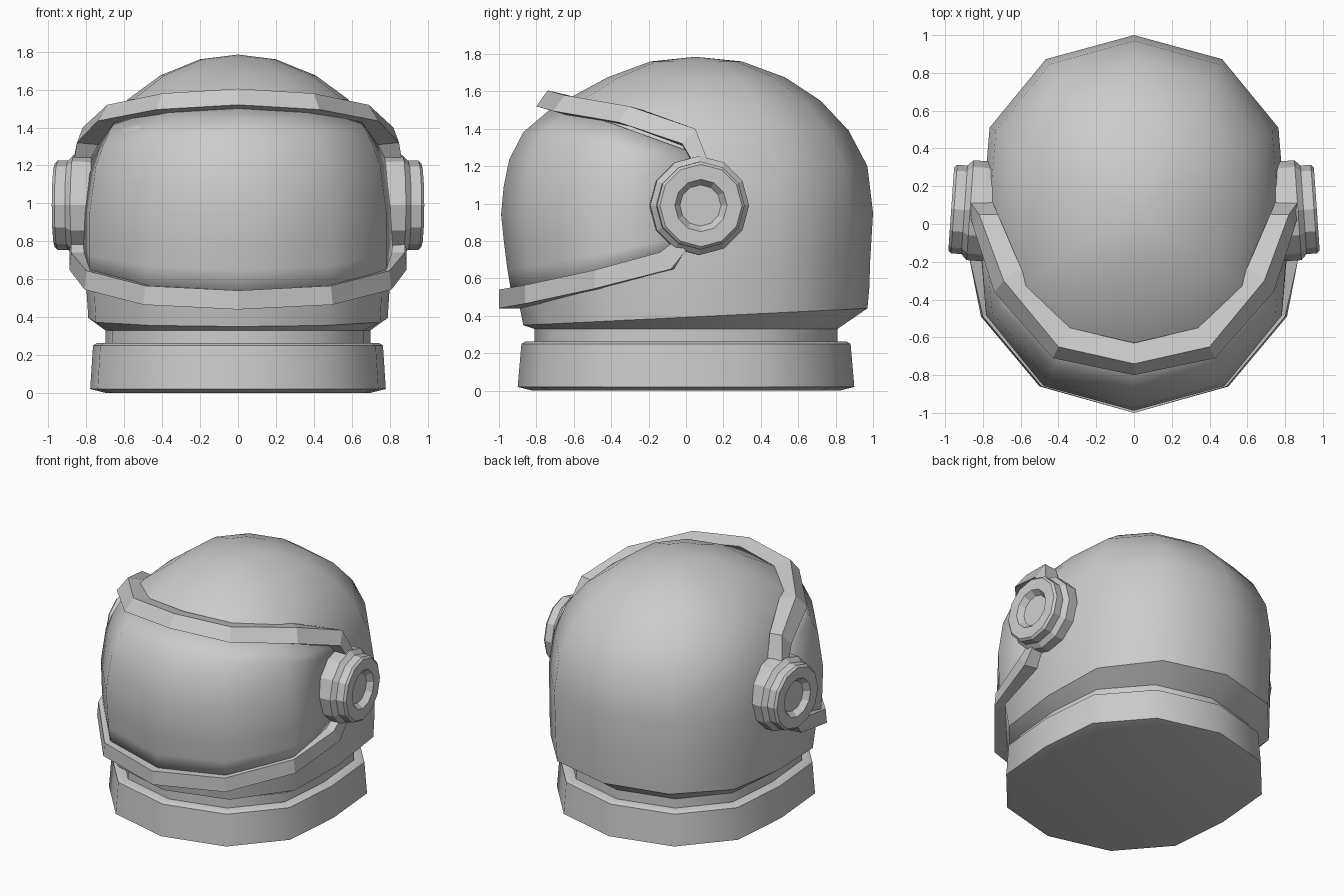
import bpy, bmesh
from math import sin, cos, pi, radians

if "Cube" in bpy.data.objects:
    bpy.data.objects.remove(bpy.data.objects["Cube"])

# Half-outline of a flattened 12-gon: x factor and y factor every 30 degrees from the front
XF = [0, .58, .95, 1, .95, .58, 0]
YF = [-1, -.87, -.5, 0, .5, .87, 1]


def ring(zf, zb, yf, yb, w):
    """12-point ring from front/back height, front/back y and half width."""
    c, h = (yf + yb) / 2, (yb - yf) / 2
    idx = [(i, 1) for i in range(7)] + [(i, -1) for i in range(5, 0, -1)]
    return [(s * w * XF[i], c + h * YF[i], (zf + zb) / 2 + (zb - zf) / 2 * YF[i]) for i, s in idx]


def loft(name, rings, smooth=None, caps=True):
    """Skin a list of closed rings and cap both ends."""
    bm = bmesh.new()
    vs = [[bm.verts.new(p) for p in r] for r in rings]
    n = len(vs[0])
    for a, b in zip(vs, vs[1:]):
        for i in range(n):
            bm.faces.new((a[i], a[(i + 1) % n], b[(i + 1) % n], b[i]))
    if caps:
        bm.faces.new(vs[0])
        bm.faces.new(vs[-1])
    bmesh.ops.remove_doubles(bm, verts=bm.verts, dist=.0005)
    bmesh.ops.recalc_face_normals(bm, faces=bm.faces)
    return finish(name, bm, smooth)


def finish(name, bm, smooth):
    me = bpy.data.meshes.new(name)
    bm.to_mesh(me)
    bm.free()
    ob = bpy.data.objects.new(name, me)
    bpy.context.collection.objects.link(ob)
    if smooth:
        bpy.ops.object.select_all(action='DESELECT')
        ob.select_set(True)
        bpy.context.view_layer.objects.active = ob
        bpy.ops.object.shade_smooth_by_angle(angle=radians(smooth))
    return ob


# Helmet shell: z, front y, back y, half width
SHELL = [(.55, -.91, .98, .80), (.70, -.935, .985, .805), (.95, -.96, 1.0, .805),
         (1.2, -.935, .97, .77), (1.39, -.84, .87, .70), (1.55, -.65, .72, .58),
         (1.675, -.42, .53, .41), (1.76, -.19, .30, .20)]
rings = [ring(.33, .33, -.81, .81, .70), ring(.35, .44, -.87, .97, .79)]
rings += [ring(z, z, f, b, w) for z, f, b, w in SHELL]
rings.append([(0, .05, 1.785)] * 12)
loft("helmet_shell", rings, 40, caps=False)

# Collar and neck
loft("neck", [ring(z, z, -.81, .81, .70) for z in (.2, .34)], 40)
loft("collar", [ring(z, z, -y, y, x) for z, y, x in
                [(0, .82, .70), (.02, .90, .78), (.25, .88, .765), (.262, .86, .745), (.262, .79, .68)]], 40)


# Visor: patch offset from the front of the shell
def shell_point(i, side, z):
    for a, b in zip(SHELL, SHELL[1:]):
        if z <= b[0] or b is SHELL[-1]:
            t = (z - a[0]) / (b[0] - a[0])
            f, k, w = [a[j] + (b[j] - a[j]) * t for j in (1, 2, 3)]
            c, h = (f + k) / 2, (k - f) / 2
            return (side * w * XF[i] * 1.025, c + h * YF[i] * 1.03, z)


LOW, HIGH, ROWS = [.50, .53, .61, .76], [1.53, 1.50, 1.43, 1.28], 7
bm = bmesh.new()
cols = []
for i, s in [(3, -1), (2, -1), (1, -1), (0, 1), (1, 1), (2, 1), (3, 1)]:
    cols.append([bm.verts.new(shell_point(i, s, LOW[i] + (HIGH[i] - LOW[i]) * r / ROWS))
                 for r in range(ROWS + 1)])
for a, b in zip(cols, cols[1:]):
    for r in range(ROWS):
        bm.faces.new((a[r], b[r], b[r + 1], a[r + 1]))
visor = finish("visor", bm, 45)
mod = visor.modifiers.new("thickness", 'SOLIDIFY')
mod.thickness, mod.offset = .03, -1


# Visor frame bands: four-point sections from the front centre to the ear, mirrored
def band(name, half):
    left = [[(-x, y, z) for x, y, z in s] for s in half[:0:-1]]
    loft(name, left + half)


band("upper_visor_frame", [
    [(0, -.74, 1.605), (0, -.80, 1.52), (0, -.69, 1.49), (0, -.63, 1.58)],
    [(.40, -.65, 1.58), (.43, -.71, 1.495), (.37, -.61, 1.465), (.34, -.55, 1.555)],
    [(.69, -.30, 1.52), (.74, -.36, 1.435), (.64, -.29, 1.41), (.60, -.23, 1.50)],
    [(.82, .05, 1.40), (.85, -.02, 1.32), (.74, -.02, 1.31), (.72, .05, 1.39)],
    [(.87, .12, 1.22), (.87, .05, 1.20), (.76, .05, 1.20), (.75, .12, 1.22)]])


def low_section(x, y, z, ix, iy, dy=0, h=.1):
    return [(x, y, z), (x + .01, y + dy, z - h), (ix, iy + dy, z - h), (ix, iy, z)]


band("lower_visor_frame", [
    [(0, -1, .54), (0, -1, .44), (0, -.88, .44), (0, -.88, .54)],
    low_section(.49, -.86, .565, .43, -.76),
    low_section(.80, -.49, .645, .70, -.44),
    low_section(.88, -.14, .74, .77, -.12, .06, .09),
    low_section(.88, -.06, .80, .77, -.06, .06, .05)])

# Ear discs: stepped, slightly tilted lathe profile (distance along axis, radius)
EAR = [(.72, .255), (.80, .265), (.87, .265), (.90, .235), (.955, .235), (.97, .22),
       (.97, .14), (.93, .11)]
T = radians(4)
for side, label in ((1, "right"), (-1, "left")):
    rings = []
    for d, r in EAR:
        pts = [(r * cos(k * pi / 6), r * sin(k * pi / 6)) for k in range(12)]
        rings.append([(side * (d * cos(T) - u * sin(T)), .08 + (d - .97) * sin(T) + u * cos(T), .99 + v)
                      for u, v in pts])
    loft(label + "_ear_disc", rings)
